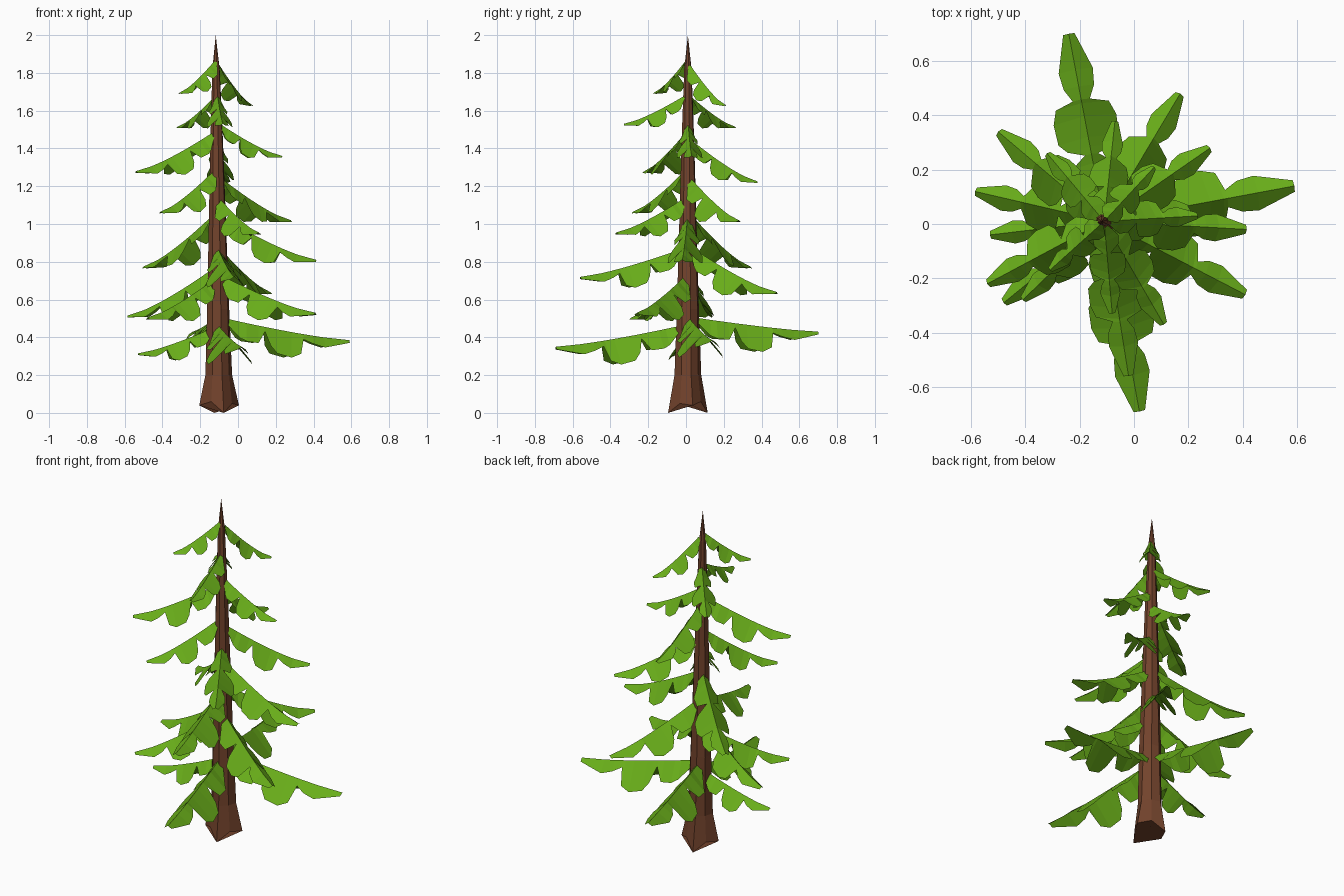
import bpy, bmesh, math
from mathutils import Vector

if "Cube" in bpy.data.objects:
    bpy.data.objects.remove(bpy.data.objects["Cube"])


def material(name, rgb):
    m = bpy.data.materials.new(name)
    m.diffuse_color = (*rgb, 1)
    m.use_nodes = True
    m.node_tree.nodes["Principled BSDF"].inputs["Base Color"].default_value = m.diffuse_color
    return m


GREEN = material("needle green", (0.14, 0.42, 0.010))
BROWN = material("bark brown", (0.17, 0.056, 0.025))


def finish(name, bm, mat):
    me = bpy.data.meshes.new(name)
    bm.to_mesh(me)
    bm.free()
    me.materials.append(mat)
    ob = bpy.data.objects.new(name, me)
    bpy.context.collection.objects.link(ob)
    return ob


# Trunk: eight-sided taper with a ragged star-shaped root flare
AXIS = Vector((-0.11, 0.01, 0))
SIDES = 8
RINGS = [(0.03, 0.10), (0.20, 0.070), (0.55, 0.06), (1.0, 0.047),
         (1.45, 0.034), (1.82, 0.02)]
bm = bmesh.new()
rings = []
for k, (z, r) in enumerate(RINGS):
    ring = []
    for i in range(SIDES):
        a = math.tau * (i + 0.3) / SIDES
        rr, zz = r, z
        if k == 0:
            rr = 0.108 if i % 2 == 0 else 0.08
            zz = (0.04, 0.06, 0.0, 0.05)[i % 4]
        elif k == 1:
            rr *= 1.04 if i % 2 == 0 else 0.92
        ring.append(bm.verts.new((-0.10 - 0.009 * z + rr * math.cos(a),
                                  AXIS.y + rr * math.sin(a), zz)))
    rings.append(ring)
for lo, hi in zip(rings, rings[1:]):
    for i in range(SIDES):
        j = (i + 1) % SIDES
        bm.faces.new((lo[i], lo[j], hi[j], hi[i]))
tip = bm.verts.new((-0.118, 0.01, 2.0))
for i in range(SIDES):
    bm.faces.new((rings[-1][i], rings[-1][(i + 1) % SIDES], tip))
bm.faces.new(rings[0][::-1])
finish("trunk", bm, BROWN)

# Branch outline: position along the ridge, half width, hanging depth
OUTLINE = [(0.06, 0.03, 0.03), (0.17, 0.09, 0.12), (0.22, 0.12, 0.135),
           (0.31, 0.11, 0.13), (0.36, 0.035, 0.035), (0.40, 0.12, 0.13),
           (0.45, 0.16, 0.18), (0.56, 0.165, 0.19), (0.63, 0.14, 0.15),
           (0.65, 0.045, 0.04), (0.72, 0.08, 0.06), (0.81, 0.09, 0.075),
           (1.0, 0.03, 0.02)]


def branch(name, x, y, z_tip, z_root):
    """Drooping folded bough with three scalloped lobes on each side."""
    out = Vector((x, y, 0)) - AXIS
    length = out.length
    d = out.normalized()
    side = Vector((-d.y, d.x, 0))
    drop = z_root - z_tip
    # short boughs are relatively fuller
    size = 0.12 + 0.84 * length
    # hanging edges lean back toward the trunk on steep boughs
    slope = 0.8 * drop / length
    down = Vector((-d.x * slope, -d.y * slope, -1)).normalized()
    bm = bmesh.new()
    rows = []
    for t, w, h in OUTLINE:
        p = AXIS + out * t
        p.z = z_root - drop * (1 - (1 - t) ** 1.3)
        edge = p + down * h * size
        rows.append([bm.verts.new(v) for v in
                     (edge - side * w * size, p, edge + side * w * size)])
    for a, b in zip(rows, rows[1:]):
        for i in (0, 1):
            bm.faces.new((a[i], b[i], b[i + 1], a[i + 1]))
    for f in bm.faces:
        f.normal_update()
        if f.normal.z < 0:
            f.normal_flip()
    finish(name, bm, GREEN)


# Boughs spiralling down the trunk: tip x, tip y, tip height, root height
BOUGHS = [
    (-0.31, -0.17, 1.695, 1.88), (0.075, 0.21, 1.63, 1.86),
    (-0.32, 0.26, 1.515, 1.69), (-0.08, -0.33, 1.53, 1.69),
    (-0.54, -0.22, 1.28, 1.50), (0.235, 0.03, 1.36, 1.54),
    (-0.07, 0.38, 1.225, 1.46), (-0.41, -0.28, 1.065, 1.30),
    (0.28, 0.28, 1.02, 1.26), (0.11, -0.37, 0.955, 1.15),
    (-0.50, 0.34, 0.775, 1.07), (0.415, -0.02, 0.81, 1.05),
    (-0.02, -0.56, 0.72, 0.88), (0.17, 0.48, 0.64, 0.89),
    (-0.585, 0.12, 0.515, 0.78), (-0.48, -0.29, 0.505, 0.72),
    (0.41, -0.26, 0.53, 0.74), (0.59, 0.14, 0.385, 0.51),
    (-0.53, -0.04, 0.315, 0.46), (0.02, -0.69, 0.35, 0.47),
    (-0.24, 0.70, 0.43, 0.51),
]
for n, b in enumerate(BOUGHS):
    branch(f"branch_{n + 1}", *b)
